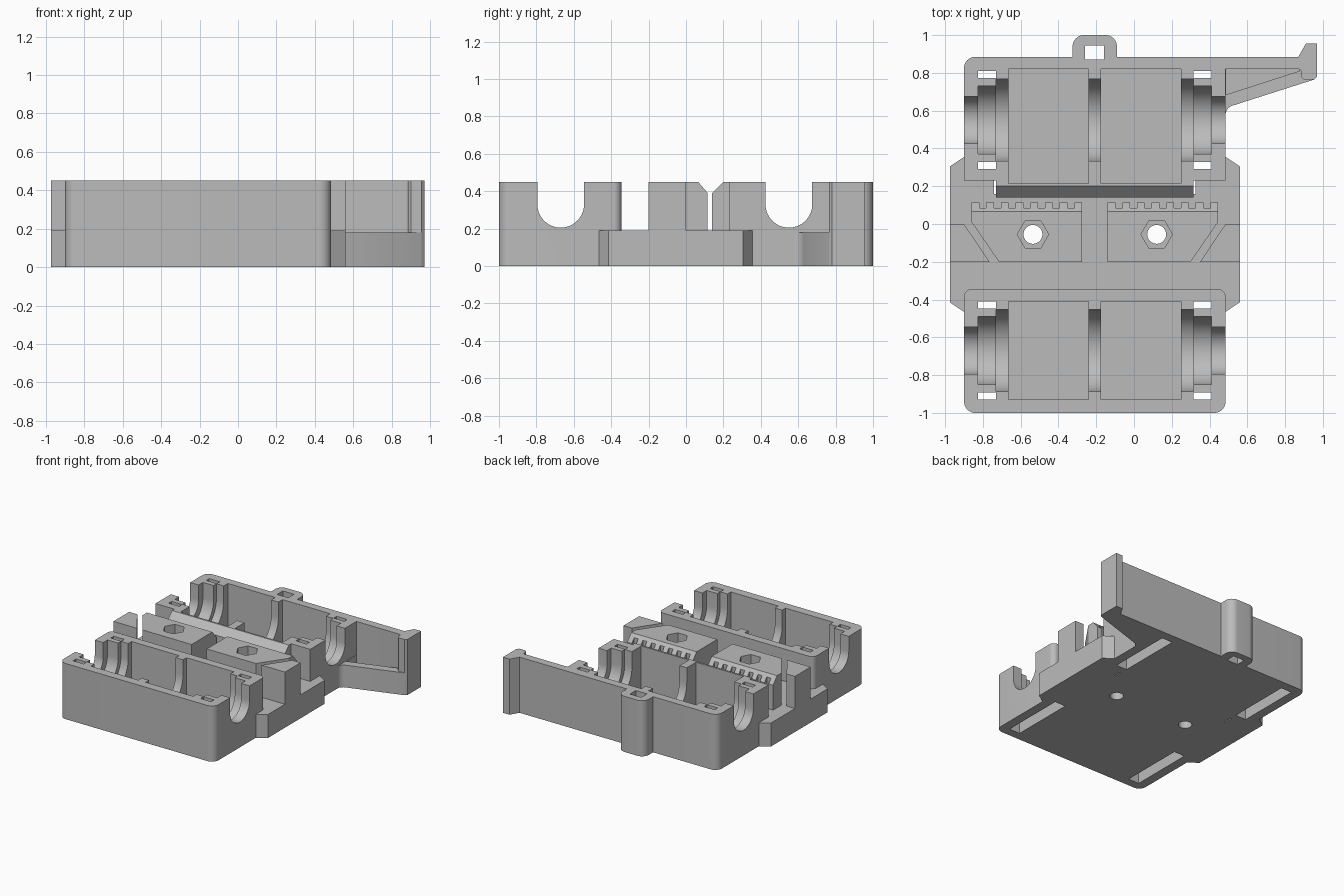
import bpy, bmesh, math
from mathutils import Vector

cube = bpy.data.objects.get("Cube")
if cube:
    bpy.data.objects.remove(cube, do_unlink=True)

grey = bpy.data.materials.new("plain_grey")
grey.use_nodes = True
grey.diffuse_color = (0.5, 0.5, 0.5, 1)
grey.node_tree.nodes["Principled BSDF"].inputs["Base Color"].default_value = (0.5, 0.5, 0.5, 1)

TOP, DECK, AXIS_Z, MID = 0.45, 0.19, 0.33, -0.2075
L, R = -0.9, 0.485          # ends of the bearing housings


def mirror_x(x, side):
    return x if side < 0 else 2 * MID - x


def fillet(points):
    """Round each corner whose point carries a third value, its radius."""
    out = []
    for i, p in enumerate(points):
        q = Vector(p[:2])
        if len(p) < 3:
            out.append(q)
            continue
        u = (Vector(points[i - 1][:2]) - q).normalized()
        v = (Vector(points[(i + 1) % len(points)][:2]) - q).normalized()
        half = u.angle(v) / 2
        reach = p[2] / math.tan(half)
        centre = q + (u + v).normalized() * p[2] / math.sin(half)
        a, b = q + u * reach - centre, q + v * reach - centre
        out += [centre + a.lerp(b, t / 8).normalized() * p[2] for t in range(9)]
    return out


def prism(name, points, lo, hi, axis="z"):
    """Extrude an outline along z (x, y points) or along x (y, z points)."""
    bm = bmesh.new()
    verts = []
    for a, b in fillet(points):
        verts.append(bm.verts.new((a, b, lo) if axis == "z" else (lo, a, b)))
    face = bm.faces.new(verts)
    moved = bmesh.ops.extrude_face_region(bm, geom=[face])["geom"]
    step = Vector((0, 0, hi - lo)) if axis == "z" else Vector((hi - lo, 0, 0))
    bmesh.ops.translate(bm, vec=step, verts=[g for g in moved if isinstance(g, bmesh.types.BMVert)])
    bmesh.ops.recalc_face_normals(bm, faces=bm.faces)
    mesh = bpy.data.meshes.new(name)
    bm.to_mesh(mesh)
    bm.free()
    obj = bpy.data.objects.new(name, mesh)
    mesh.materials.append(grey)
    bpy.context.collection.objects.link(obj)
    return obj


def cut(obj, points, lo, hi, axis="z"):
    cutter = prism("cutter", points, lo, hi, axis)
    cutter.hide_render = True
    mod = obj.modifiers.new("cut", "BOOLEAN")
    mod.operation, mod.solver, mod.object = "DIFFERENCE", "EXACT", cutter
    bpy.context.view_layer.objects.active = obj
    bpy.ops.object.modifier_apply(modifier=mod.name)
    bpy.data.objects.remove(cutter, do_unlink=True)


def box(x0, x1, y0, y1):
    return [(x0, y0), (x1, y0), (x1, y1), (x0, y1)]


def ring(x, y, r, n):
    return [(x + r * math.cos(math.tau * i / n), y + r * math.sin(math.tau * i / n)) for i in range(n)]


def u_shape(cy, r):
    arc = [(cy - r * math.cos(math.pi * i / 28), AXIS_Z - r * math.sin(math.pi * i / 28)) for i in range(29)]
    return [(cy - r, 0.6)] + arc + [(cy + r, 0.6)]


def bearing_housing(name, outline, cy, pocket_front, pocket_back):
    obj = prism(name, outline, 0, TOP)
    # rod notch, then wider bearing troughs nested inside it
    for r, x in ((0.125, -1.1), (0.18, -0.825), (0.217, -0.73)):
        cut(obj, u_shape(cy, r), x, mirror_x(x, 1), "x")
    # two flat bearing pockets, leaving a rib between them
    for side in (-1, 1):
        xs = sorted(mirror_x(x, side) for x in (-0.665, -0.24))
        cut(obj, box(*xs, pocket_front, pocket_back), 0.07, 0.6)
    # strap slots that wrap under each end saddle
    w = 0.26
    slot = [(cy + w, 0.6), (cy + w, -0.1), (cy - w, -0.1), (cy - w, 0.6)] + u_shape(cy, 0.222)
    for side in (-1, 1):
        xs = sorted(mirror_x(x, side) for x in (-0.825, -0.73))
        cut(obj, slot, *xs, "x")
    return obj


# Bearing housings
front = bearing_housing("front_bearing_housing",
                        [(L, -1, 0.06), (R, -1, 0.06), (R, -0.345, 0.04), (L, -0.345, 0.04)],
                        -0.67, -0.93, -0.41)
back = bearing_housing("back_bearing_housing",
                       [(L, 0.23), (-0.73, 0.23), (-0.73, 0.14), (0.315, 0.14), (0.315, 0.23),
                        (R, 0.23), (R, 0.885), (L, 0.885, 0.06)],
                       0.55, 0.215, 0.82)
cut(back, [(0.12, 0.37), (0.22, 0.47), (0.12, 0.47)], -0.75, 0.33, "x")

# Middle base plate with chamfered side wings
half = [(-0.74, 0.16), (-0.74, 0.25), (-0.86, 0.25), (-0.89, 0.355), (L, 0.355), (-0.975, 0.305),
        (-0.975, -0.415), (L, -0.465), (-0.89, -0.465), (-0.86, -0.39)]
plate = prism("base_plate", half + [(mirror_x(x, 1), y) for x, y in reversed(half)], 0, DECK)
parts = [front, back, plate]

# Toothed belt clamps and corner wedges
for side, word in ((-1, "right"), (1, "left")):
    comb = []
    for i in range(8):
        x = -0.86 + i * 0.0777
        comb += [(x, 0.085), (x, 0.115), (x + 0.041, 0.115), (x + 0.041, 0.085)]
    outline = comb[1:-1] + [(-0.275, -0.2), (-0.715, -0.2), (-0.86, 0.01)]
    clamp = prism(word + "_belt_clamp", [(mirror_x(x, side), y) for x, y in outline], 0.15, TOP)
    cut(clamp, [(0.065, TOP), (0.125, 0.38), (0.14, 0.5), (0.065, 0.5)], -1.1, 0.8, "x")
    hx, hy = mirror_x(-0.535, side), -0.055
    cut(clamp, ring(hx, hy, 0.083, 6), 0.3, 0.6)
    for part in (clamp, plate):
        cut(part, ring(hx, hy, 0.05, 32), -0.1, 0.6)
    wedge = [(-0.975, 0), (L, 0), (-0.765, -0.2), (-0.975, -0.2)]
    parts += [clamp, prism(word + "_corner_wedge", [(mirror_x(x, side), y) for x, y in wedge], 0.15, TOP)]

# Back tab with a square hole
tab = prism("back_tab", [(-0.325, 0.85), (-0.09, 0.85), (-0.09, 1, 0.06), (-0.325, 1, 0.06)], 0, TOP)
for part in (tab, back):
    cut(part, box(-0.26, -0.16, 0.87, 0.945), -0.1, 0.6)

# Side arm: tall back wall with end post, and a low hollow web
tip = [(0.97, 0.78), (0.97, 0.955), (0.91, 0.955), (0.87, 0.885), (0.47, 0.885)]
wall = prism("arm_wall", [(0.47, 0.82), (0.885, 0.82, 0.015), (0.885, 0.78), (0.9, 0.765),
                          (0.955, 0.765)] + tip, 0, TOP)
web = prism("arm_web", [(0.47, 0.56), (0.485, 0.56), (0.485, 0.615, 0.05), (0.955, 0.765)] + tip, 0, 0.18)
cut(web, [(0.487, 0.685), (0.875, 0.81), (0.875, 0.82), (0.487, 0.82)], 0.07, 0.3)
parts += [tab, wall, web]

# Smooth the curved cuts and keep the edges sharp
bpy.ops.object.select_all(action="DESELECT")
for part in parts:
    part.select_set(True)
bpy.context.view_layer.objects.active = plate
bpy.ops.object.shade_smooth_by_angle(angle=math.radians(30))
